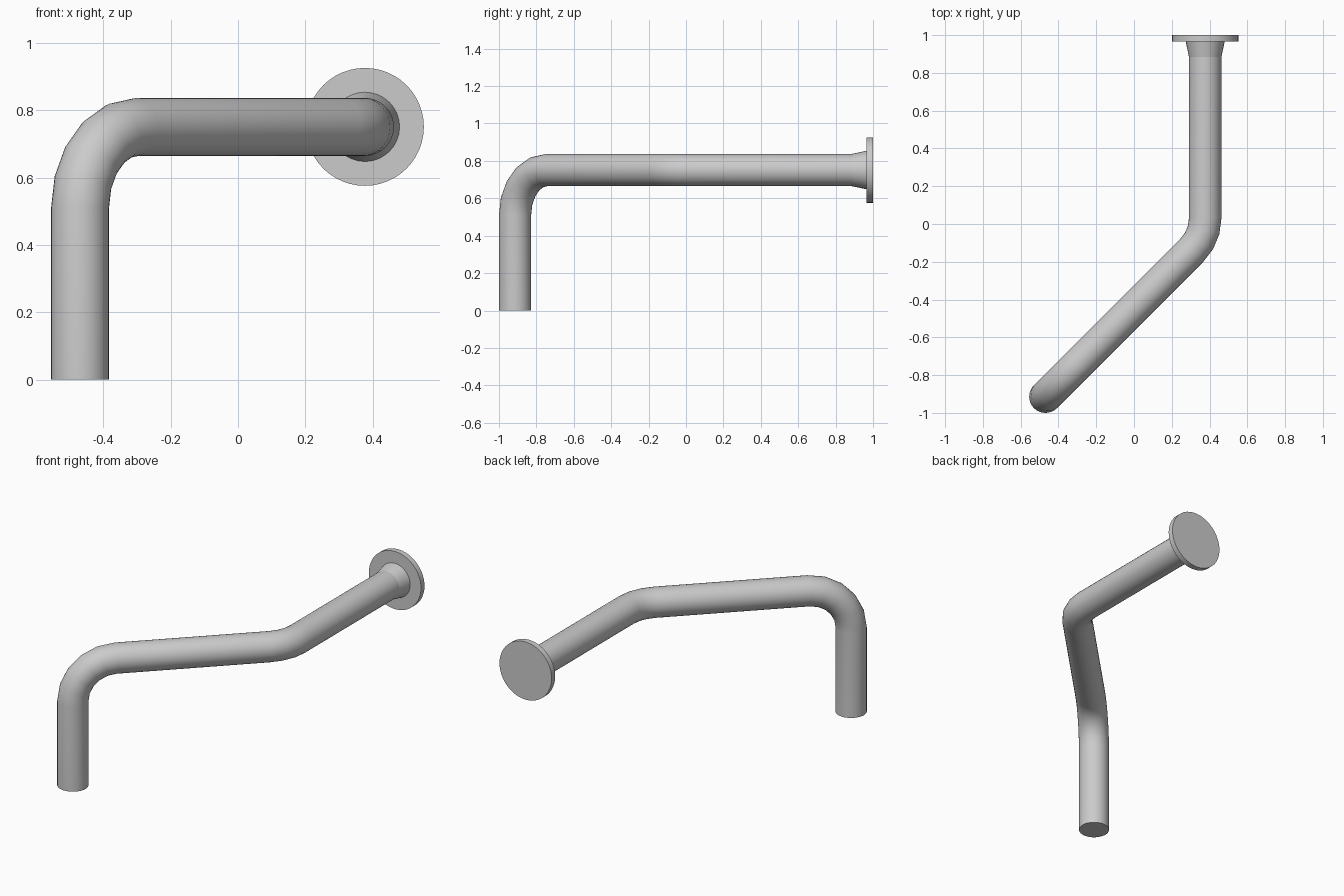
import bpy, bmesh
from math import sin, cos, pi, radians
from mathutils import Vector

if "Cube" in bpy.data.objects:
    bpy.data.objects.remove(bpy.data.objects["Cube"])

R, BEND, SIDES = 0.086, 0.24, 32
Z = Vector((0, 0, 1))
Y = Vector((0, 1, 0))
DIAG = Vector((1, 1, 0)).normalized()
SIDE = Vector((1, -1, 0)).normalized()


def loft(name, stations, sides):
    """Skin closed-ended rings; each station is (centre, tangent, side axis, radius)."""
    bm = bmesh.new()
    rings = []
    for c, t, s, r in stations:
        up = s.cross(t)
        rings.append([bm.verts.new(c + r * (cos(a) * s + sin(a) * up))
                      for a in (2 * pi * i / sides for i in range(sides))])
    for a, b in zip(rings, rings[1:]):
        for i in range(sides):
            j = (i + 1) % sides
            bm.faces.new((a[i], a[j], b[j], b[i]))
    bm.faces.new(rings[0])
    bm.faces.new(rings[-1])
    bmesh.ops.recalc_face_normals(bm, faces=bm.faces)
    me = bpy.data.meshes.new(name)
    bm.to_mesh(me)
    bm.free()
    ob = bpy.data.objects.new(name, me)
    bpy.context.collection.objects.link(ob)
    bpy.ops.object.select_all(action='DESELECT')
    ob.select_set(True)
    bpy.context.view_layer.objects.active = ob
    bpy.ops.object.shade_smooth_by_angle(angle=radians(30))
    return ob


def arc(centre_start, t0, t1, side0, turn, steps):
    """Stations along a bend that starts heading t0 and turns toward t1."""
    n = (t1 - t0 * t0.dot(t1)).normalized()
    out = []
    for i in range(steps + 1):
        a = turn * i / steps
        t = t0 * cos(a) + n * sin(a)
        c = centre_start + BEND * (t0 * sin(a) + n * (1 - cos(a)))
        s = side0 if abs(t0.z) > 0.5 else t.cross(Z)
        out.append((c, t, s, R))
    return out


# Pipe: upright leg, right-angle bend, diagonal run, 45 degree bend, straight run
foot = Vector((-0.469, -0.914, 0))
bend1 = arc(foot + Z * 0.511, Z, DIAG, SIDE, pi / 2, 5)
corner = Vector((0.377, -0.068, 0.751))
bend2 = arc(corner - DIAG * BEND * 0.4142, DIAG, Y, SIDE, pi / 4, 3)
X = Vector((1, 0, 0))


def on_axis(y, r):
    return (Vector((0.377, y, 0.751)), Y, X, r)


loft("bent_pipe", [(foot, Z, SIDE, R)] + bend1 + bend2 + [on_axis(0.885, R)], SIDES)

# Flared neck and end flange
loft("flared_neck", [on_axis(0.885, R), on_axis(0.966, 0.103)], SIDES)
loft("end_flange", [on_axis(0.966, 0.175), on_axis(1.0, 0.175)], 48)
